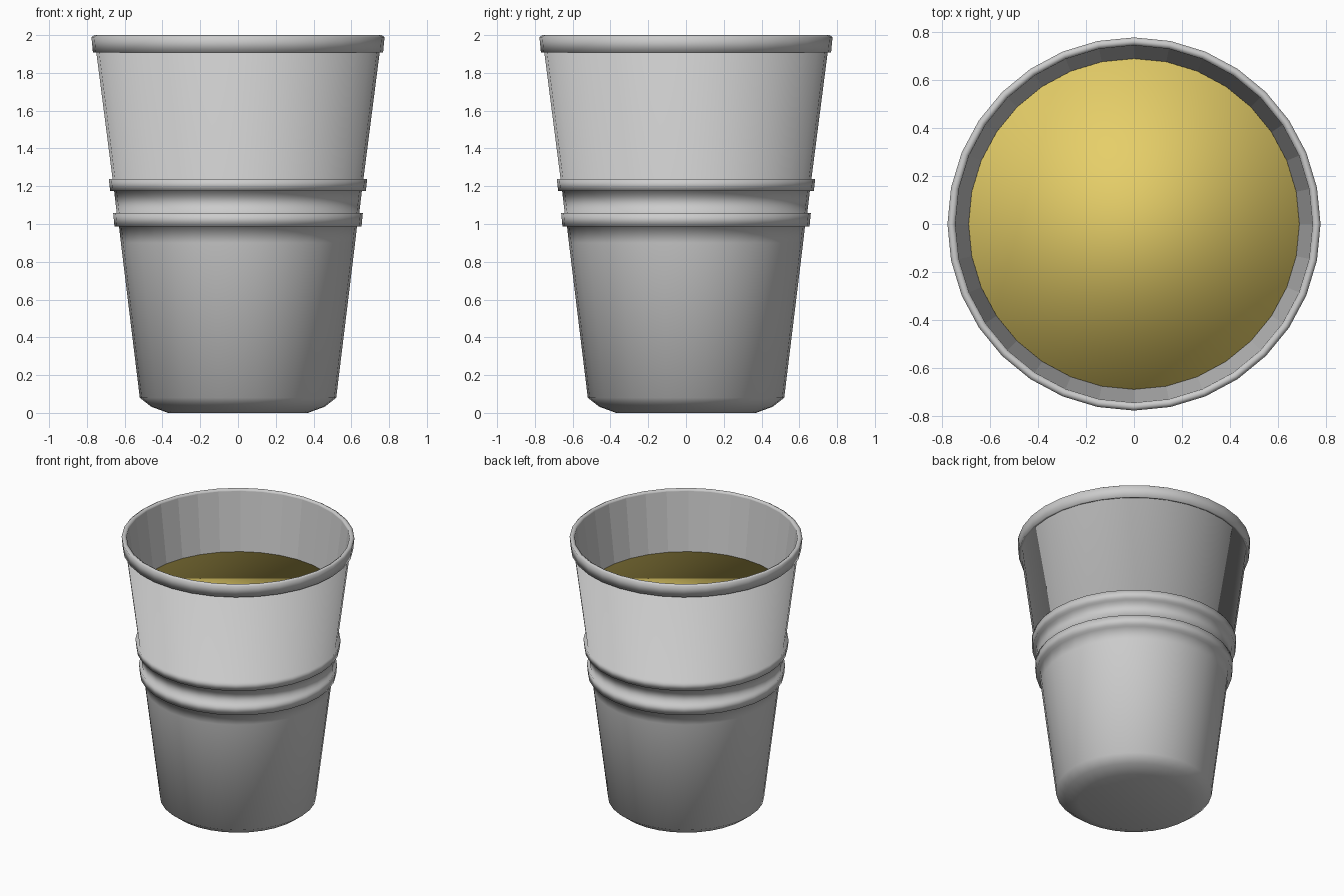
import bpy, bmesh
from math import sin, cos, tau

if "Cube" in bpy.data.objects:
    bpy.data.objects.remove(bpy.data.objects["Cube"])

SIDES = 32


def material(name, rgb):
    mat = bpy.data.materials.new(name)
    mat.diffuse_color = (*rgb, 1.0)
    mat.use_nodes = True
    mat.node_tree.nodes["Principled BSDF"].inputs["Base Color"].default_value = mat.diffuse_color
    return mat


def lathe(name, profile, mat, closed=False, sharp_rings=(), flat_from=None):
    """Revolve an (r, z) profile about z; cap the ends or join them into a loop."""
    bm = bmesh.new()
    rings = [[bm.verts.new((r * cos(tau * i / SIDES), r * sin(tau * i / SIDES), z))
              for i in range(SIDES)] for r, z in profile]
    pairs = list(zip(rings, rings[1:] + rings[:1]))
    if not closed:
        pairs.pop()
        bm.faces.new(rings[0][::-1])
        bm.faces.new(rings[-1])
    for n, (low, high) in enumerate(pairs):
        for i in range(SIDES):
            j = (i + 1) % SIDES
            face = bm.faces.new((low[i], low[j], high[j], high[i]))
            face.tag = flat_from is not None and n >= flat_from
    for n in sharp_rings:
        for i in range(SIDES):
            bm.edges.get((rings[n][i], rings[n][(i + 1) % SIDES])).smooth = False
    for face in bm.faces:
        face.smooth = not face.tag
    bmesh.ops.recalc_face_normals(bm, faces=bm.faces[:])
    mesh = bpy.data.meshes.new(name)
    bm.to_mesh(mesh)
    bm.free()
    mesh.materials.append(mat)
    obj = bpy.data.objects.new(name, mesh)
    bpy.context.collection.objects.link(obj)
    return obj


white = material("cup_white", (0.94, 0.94, 0.95))
gold = material("drink_gold", (0.79, 0.62, 0.14))

# Cup: outside from base to lip, then down the faceted inner wall to the floor
lathe("cup", [
    (0.37, 0.0), (0.46, 0.033), (0.52, 0.08),       # rounded foot
    (0.62, 0.90), (0.63, 0.987),                    # lower wall
    (0.654, 0.987), (0.661, 1.058),                 # lower ridge
    (0.642, 1.058), (0.656, 1.176),                 # groove
    (0.677, 1.176), (0.684, 1.238),                 # upper ridge
    (0.664, 1.238), (0.76, 1.985),                  # upper wall
    (0.743, 1.985), (0.50, 0.09), (0.44, 0.05),     # inner wall
], white, sharp_rings=(13,), flat_from=13)

# Rolled rim around the lip
lathe("rim", [(0.751, 1.907), (0.768, 1.907), (0.776, 1.99),
              (0.76, 2.0), (0.743, 1.99), (0.743, 1.98)],
      white, closed=True)

# Drink filling the cup to well below the rim
lathe("drink", [(0.44, 0.06), (0.496, 0.1), (0.688, 1.565)], gold)
